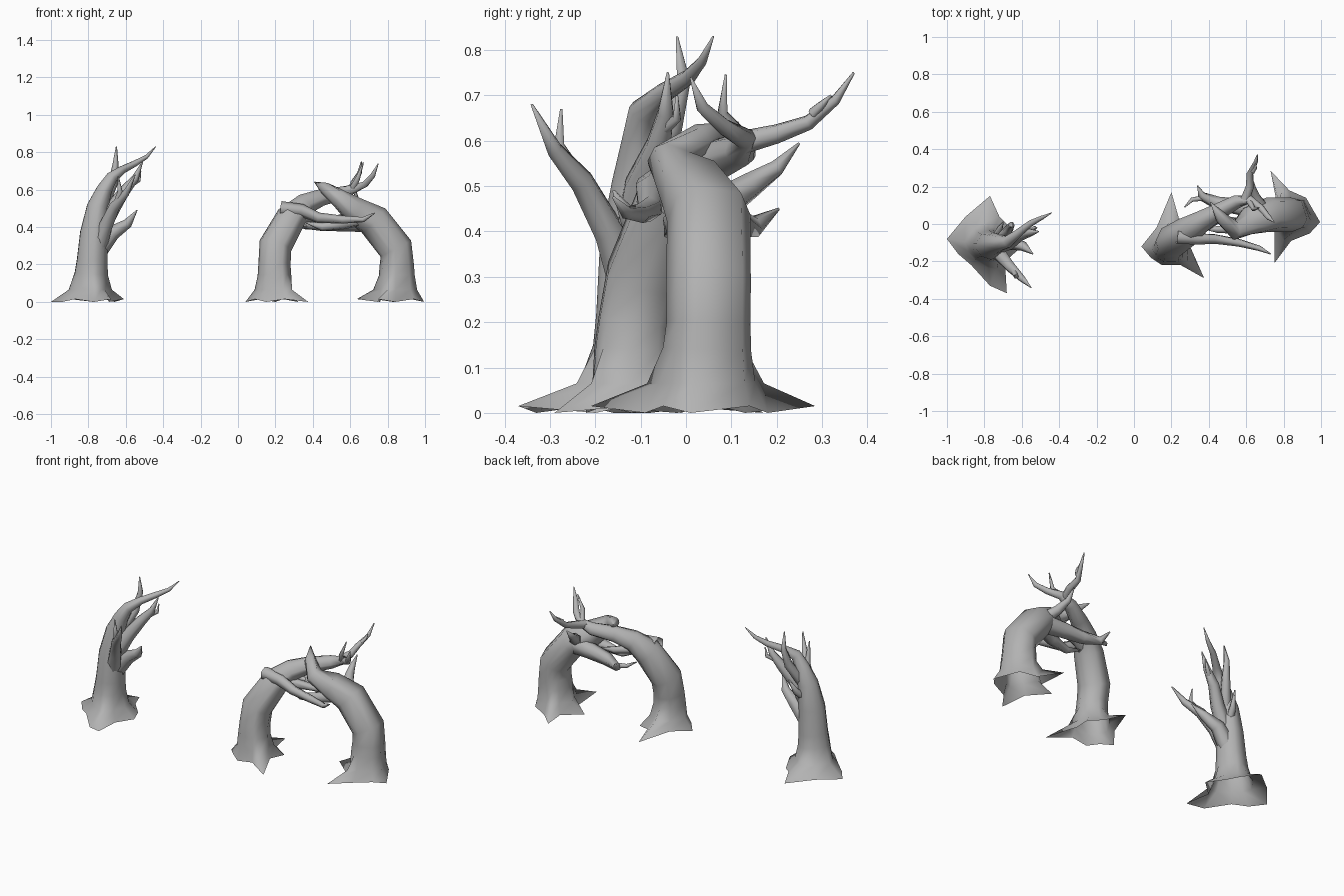
import bpy
import bmesh
from math import atan2, cos, sin, tau
from mathutils import Vector

if "Cube" in bpy.data.objects:
    bpy.data.objects.remove(bpy.data.objects["Cube"], do_unlink=True)

# Single bark colour
bark = bpy.data.materials.new("grey_bark")
bark.use_nodes = True
bark.diffuse_color = (0.45, 0.45, 0.45, 1)
bark.node_tree.nodes["Principled BSDF"].inputs["Base Color"].default_value = bark.diffuse_color


def tube_rings(points, radii, angles):
    """Rings of positions swept along a path."""
    rings = []
    for i, point in enumerate(points):
        before = points[max(i - 1, 0)]
        after = points[min(i + 1, len(points) - 1)]
        turn = Vector((0, 0, 1)).rotation_difference((after - before).normalized())
        rings.append([point + turn @ Vector((cos(a), sin(a), 0)) * radii[i] for a in angles])
    return rings


def build(name, rings):
    """Skin the rings, close the far end and shade smooth."""
    bm = bmesh.new()
    loops = [[bm.verts.new(co) for co in ring] for ring in rings]
    count = len(loops[0])
    for low, high in zip(loops, loops[1:]):
        for i in range(count):
            j = (i + 1) % count
            bm.faces.new((low[i], low[j], high[j], high[i]))
    bm.faces.new(loops[-1])
    mesh = bpy.data.meshes.new(name)
    bm.to_mesh(mesh)
    bm.free()
    mesh.materials.append(bark)
    mesh.shade_smooth()
    obj = bpy.data.objects.new(name, mesh)
    bpy.context.collection.objects.link(obj)
    return obj


def trunk(name, path, rim):
    """Bent trunk whose open foot flares into pointed roots."""
    points = [Vector(p[:3]) for p in path]
    radii = [p[3] for p in path]
    foot = points[0]
    rim = sorted(rim, key=lambda p: atan2(p[1] - foot.y, p[0] - foot.x))
    angles = [atan2(y - foot.y, x - foot.x) for x, y in rim]
    rings = tube_rings(points, radii, angles)
    outer = [Vector((x, y, 0.015 * (i % 2))) for i, (x, y) in enumerate(rim)]
    middle = []
    for collar, root in zip(rings[0], outer):
        spot = collar.lerp(root, 0.25)
        spot.z = 0.065
        middle.append(spot)
    build(name, [outer, middle] + rings)


def branch(name, thickness, *path):
    """Tapering six-sided branch."""
    points = [Vector(p) for p in path]
    last = len(points) - 1
    radii = [thickness * (1 - i / last) ** 0.7 + 0.003 for i in range(last + 1)]
    build(name, tube_rings(points, radii, [tau * k / 6 for k in range(6)]))


# Lone tree on the right-hand side
trunk("lone_trunk",
      [(-.785, -.115, .15, .09), (-.78, -.115, .22, .083), (-.77, -.115, .37, .075),
       (-.75, -.105, .51, .058), (-.715, -.1, .6, .042), (-.675, -.095, .665, .032),
       (-.62, -.05, .705, .022), (-.55, .005, .74, .017), (-.49, .035, .775, .011),
       (-.44, .06, .83, .002)],
      [(-1, -.08), (-.9, .04), (-.77, .15), (-.72, .04), (-.66, -.02), (-.61, -.13),
       (-.69, -.2), (-.68, -.37), (-.77, -.33), (-.87, -.22), (-.94, -.16)])
branch("lone_upright_branch", .03, (-.72, -.09, .52), (-.67, -.03, .63),
       (-.655, -.005, .73), (-.65, -.02, .83))
branch("lone_inner_branch", .045, (-.75, -.12, .36), (-.67, -.1, .5), (-.61, -.06, .59),
       (-.55, -.045, .66), (-.51, -.04, .75))
branch("lone_inner_twig", .012, (-.58, -.055, .62), (-.53, -.02, .65), (-.52, -.02, .7))
branch("lone_front_branch", .042, (-.75, -.13, .28), (-.71, -.17, .4), (-.66, -.23, .51),
       (-.6, -.29, .58), (-.55, -.34, .68))
branch("lone_front_twig", .017, (-.65, -.24, .52), (-.63, -.28, .59), (-.64, -.275, .67))
branch("lone_low_branch", .05, (-.76, -.11, .26), (-.67, -.1, .37), (-.59, -.12, .42),
       (-.54, -.16, .49))
branch("lone_back_twig", .025, (-.75, -.1, .42), (-.72, -.03, .48), (-.7, .01, .56))

# Middle tree, bending over to form the arch
trunk("middle_trunk",
      [(.195, -.12, .14, .09), (.195, -.115, .2, .086), (.2, -.095, .3, .089),
       (.285, -.04, .452, .081), (.355, .01, .52, .06), (.44, .06, .555, .047),
       (.55, .12, .58, .037), (.62, .13, .605, .024), (.68, .085, .63, .018),
       (.72, .035, .675, .014), (.75, .01, .74, .002)],
      [(.04, -.12), (.12, -.02), (.2, .17), (.24, .03), (.32, -.01), (.3, -.12),
       (.375, -.29), (.25, -.22), (.15, -.22), (.09, -.18)])
branch("middle_back_branch", .024, (.59, .12, .595), (.62, .2, .615), (.62, .27, .64),
       (.65, .33, .69), (.66, .37, .75))
branch("middle_back_twig", .01, (.635, .28, .66), (.65, .3, .68), (.65, .32, .7))
branch("middle_upright_twig", .016, (.61, .13, .6), (.64, .08, .66), (.67, .088, .745))
branch("middle_front_branch", .036, (.23, -.07, .5), (.34, -.08, .49), (.43, -.08, .45),
       (.56, -.1, .44), (.67, -.13, .44), (.73, -.16, .475))
branch("middle_low_branch", .04, (.26, -.06, .39), (.36, -.02, .46), (.46, .03, .44),
       (.55, .03, .43))

# Left tree, completing the arch
trunk("left_trunk",
      [(.85, .047, .14, .098), (.85, .05, .2, .093), (.845, .05, .285, .094),
       (.725, .05, .437, .093), (.62, .015, .497, .077), (.54, -.035, .555, .05),
       (.47, .03, .605, .034), (.41, .115, .64, .003)],
      [(.995, .01), (.92, .14), (.83, .18), (.73, .285), (.76, .13), (.635, .07),
       (.75, -.02), (.75, -.21), (.84, -.09), (.94, -.05)])
branch("left_low_branch", .056, (.7, .07, .43), (.58, .09, .425), (.45, .11, .415),
       (.36, .15, .41), (.34, .205, .45))
branch("left_low_twig", .014, (.38, .14, .41), (.31, .13, .42), (.27, .09, .44))
branch("left_back_branch", .036, (.69, .08, .46), (.65, .14, .5), (.63, .2, .54),
       (.63, .25, .595))
branch("left_front_branch", .04, (.68, .02, .45), (.56, -.02, .42), (.45, -.03, .4),
       (.35, -.02, .43))
